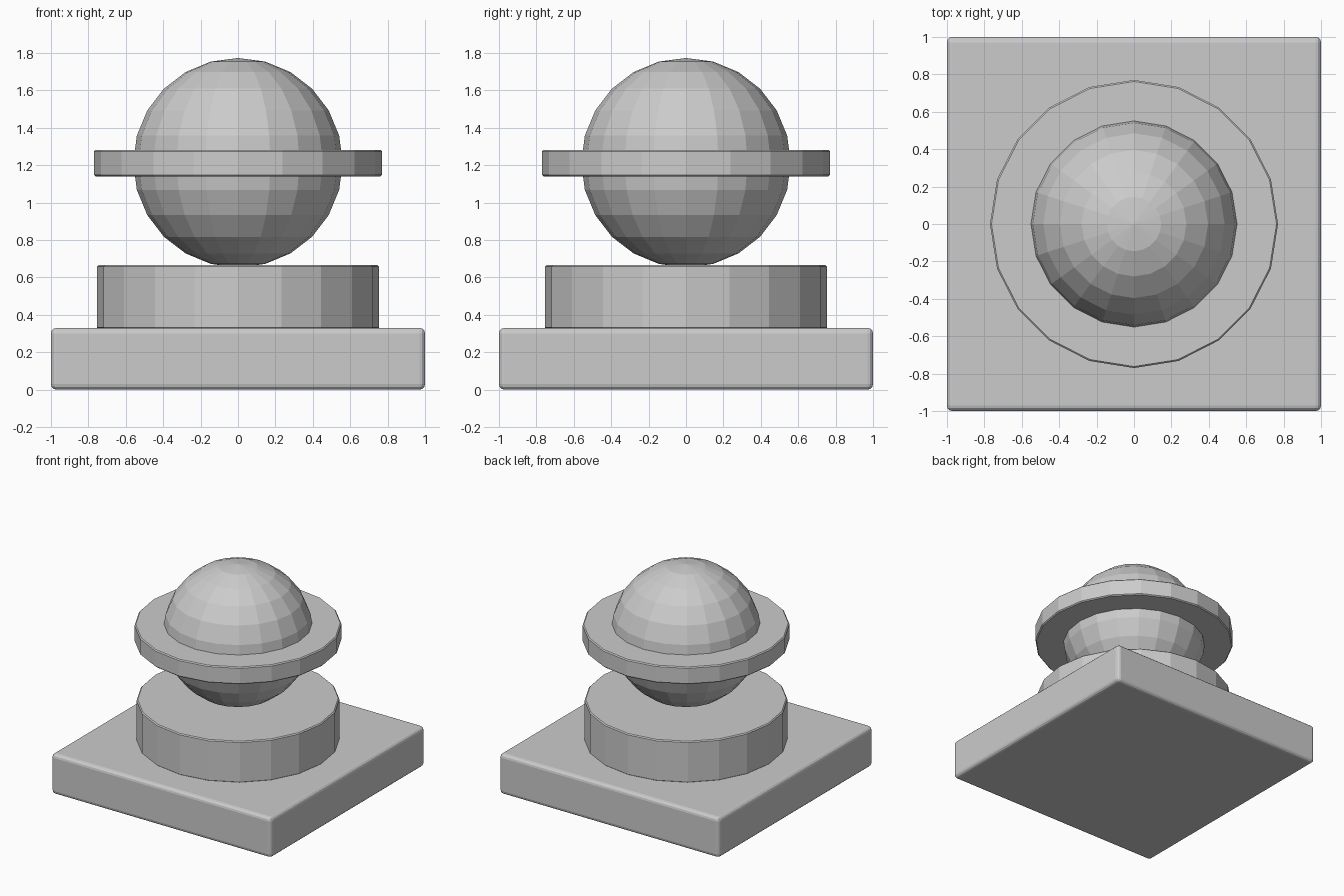
import bpy

if "Cube" in bpy.data.objects:
    bpy.data.objects.remove(bpy.data.objects["Cube"])

SIDES = 20


def bevel(obj, width, segments):
    mod = obj.modifiers.new("edge_bevel", "BEVEL")
    mod.width = width
    mod.segments = segments
    mod.limit_method = "ANGLE"
    mod.angle_limit = 0.8


def disc(name, radius, bottom, top):
    bpy.ops.mesh.primitive_cylinder_add(
        vertices=SIDES, radius=radius, depth=top - bottom,
        location=(0, 0, (bottom + top) / 2))
    obj = bpy.context.object
    obj.name = name
    bevel(obj, 0.008, 1)


# Square base slab with rounded edges
bpy.ops.mesh.primitive_cube_add(size=1, location=(0, 0, 0.165))
base = bpy.context.object
base.name = "base_slab"
base.scale = (2, 2, 0.33)
bpy.ops.object.transform_apply(location=False, rotation=False, scale=True)
bevel(base, 0.03, 3)

# Round pedestal and the flat collar around the ball
disc("pedestal", 0.755, 0.325, 0.665)
disc("collar", 0.77, 1.14, 1.282)

# Faceted ball resting on the pedestal
bpy.ops.mesh.primitive_uv_sphere_add(
    segments=SIDES, ring_count=12, radius=0.56, location=(0, 0, 1.213))
bpy.context.object.name = "ball"
